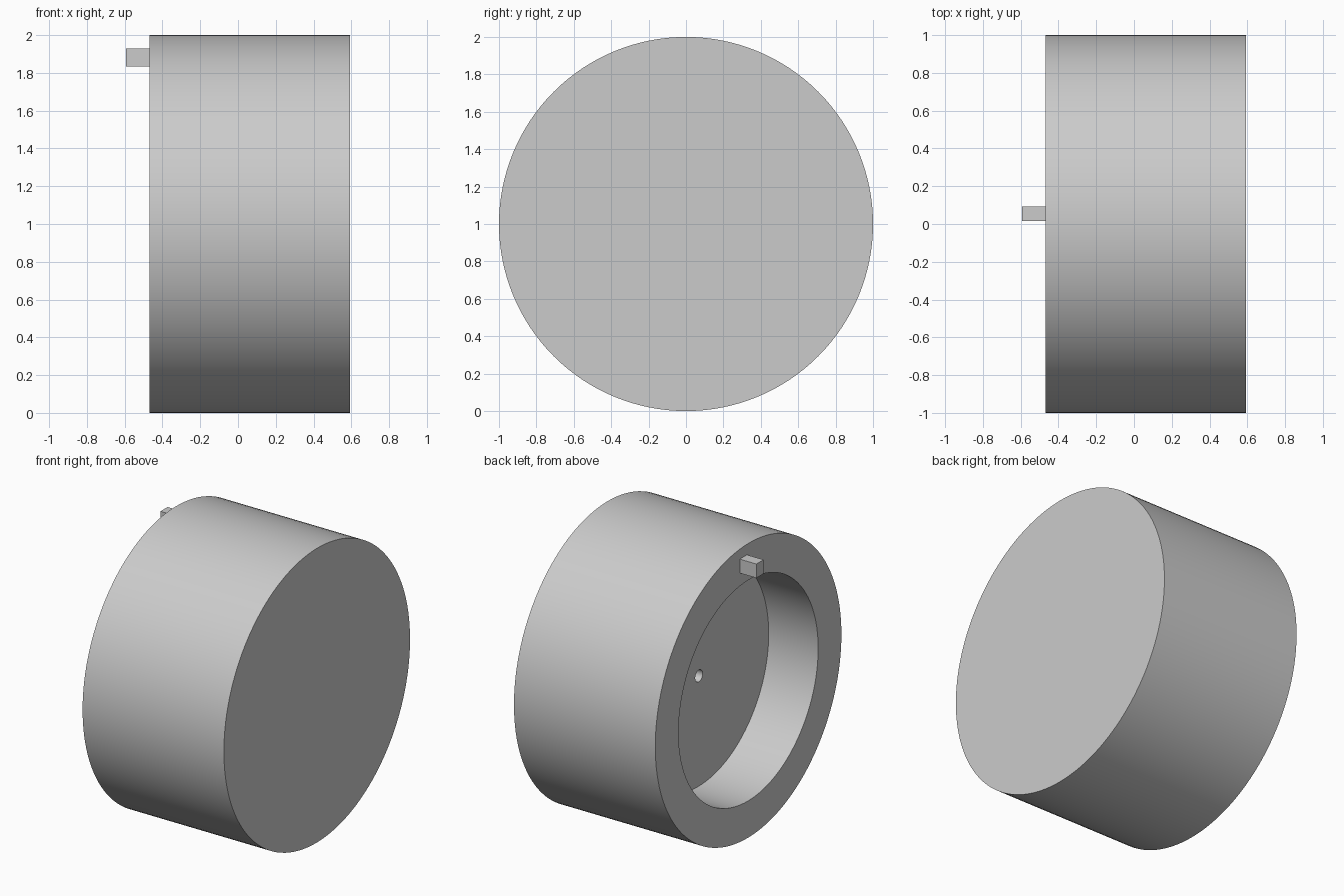
import bpy
import bmesh
from math import cos, sin, tau

SEGMENTS = 128

old = bpy.data.objects.get("Cube")
if old:
    bpy.data.objects.remove(old, do_unlink=True)

grey = bpy.data.materials.new("light grey")
grey.use_nodes = True
colour = (0.6, 0.6, 0.6, 1)
grey.diffuse_color = colour
grey.node_tree.nodes["Principled BSDF"].inputs["Base Color"].default_value = colour


def finish(name, bm):
    bmesh.ops.recalc_face_normals(bm, faces=bm.faces)
    mesh = bpy.data.meshes.new(name)
    bm.to_mesh(mesh)
    bm.free()
    mesh.materials.append(grey)
    obj = bpy.data.objects.new(name, mesh)
    bpy.context.collection.objects.link(obj)
    return obj


def turned_part(name, profile, height):
    """Revolve (x, radius) points about the x axis and cap both ends."""
    bm = bmesh.new()
    rings = []
    for x, r in profile:
        angles = [tau * i / SEGMENTS for i in range(SEGMENTS)]
        rings.append([bm.verts.new((x, r * cos(a), height + r * sin(a))) for a in angles])
    for a, b in zip(rings, rings[1:]):
        for i in range(SEGMENTS):
            j = (i + 1) % SEGMENTS
            bm.faces.new((a[i], a[j], b[j], b[i]))
    bm.faces.new(rings[0])
    bm.faces.new(rings[-1])
    return finish(name, bm)


def block(name, low, high):
    bm = bmesh.new()
    bmesh.ops.create_cube(bm, size=1)
    for v in bm.verts:
        v.co = [lo + (c + 0.5) * (hi - lo) for c, lo, hi in zip(v.co, low, high)]
    return finish(name, bm)


# Drum with a round recess and a small blind centre hole in its floor
rim, floor, back = -0.469, -0.097, 0.594
drum = turned_part("drum_body", [
    (back, 1), (rim, 1), (rim, 0.75), (floor, 0.75), (floor, 0.04), (0.2, 0.04),
], 1)
bpy.ops.object.select_all(action="DESELECT")
drum.select_set(True)
bpy.context.view_layer.objects.active = drum
bpy.ops.object.shade_smooth_by_angle(angle=0.6)

# Locating peg standing on the rim
block("rim_peg", (-0.594, 0.015, 1.833), (rim, 0.092, 1.928))
